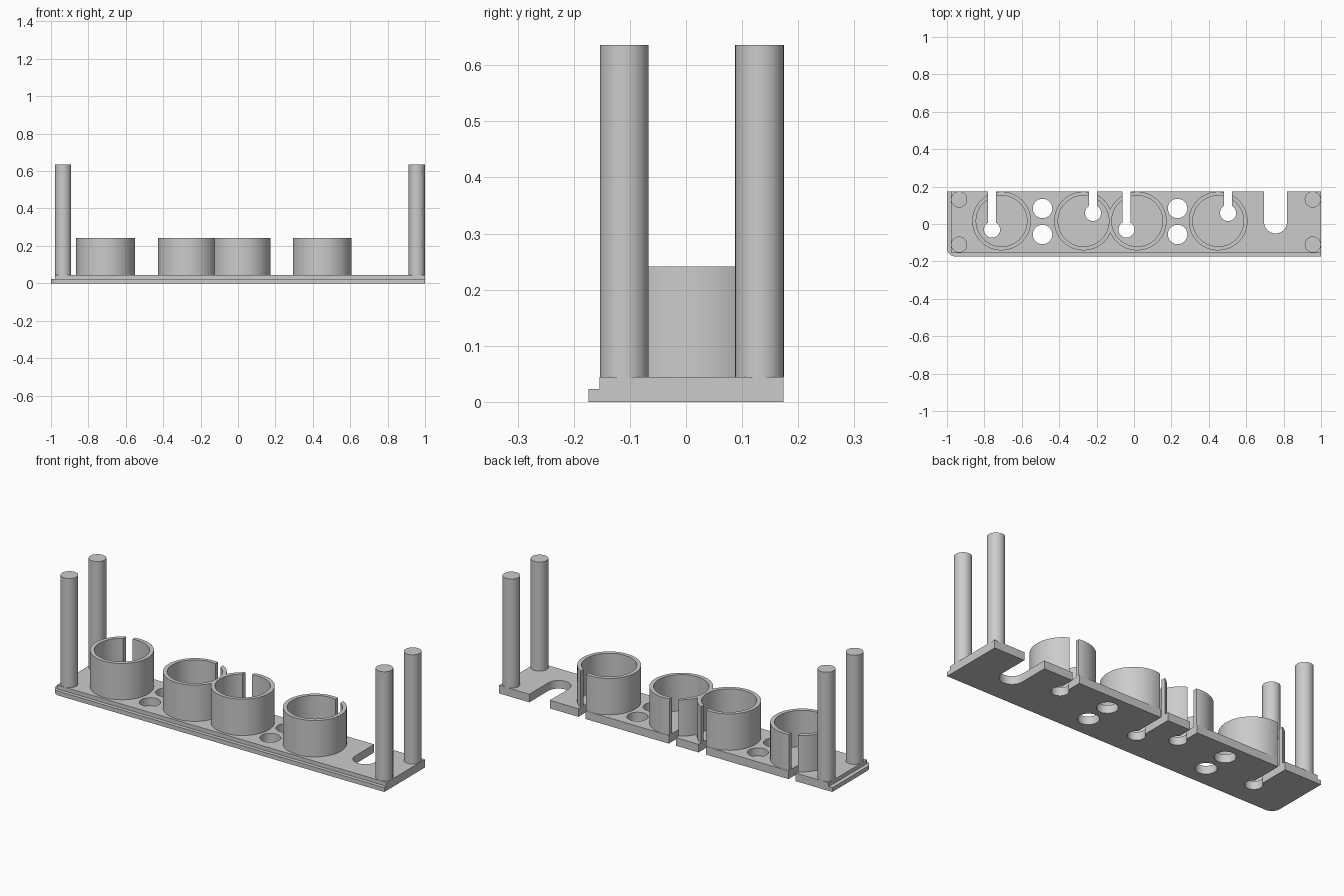
import bpy, bmesh
from math import acos, cos, sin, pi, radians

cube = bpy.data.objects.get("Cube")
if cube:
    bpy.data.objects.remove(cube, do_unlink=True)

grey = bpy.data.materials.new("plain_grey")
grey.use_nodes = True
grey.diffuse_color = (0.6, 0.6, 0.6, 1)
grey.node_tree.nodes["Principled BSDF"].inputs["Base Color"].default_value = (0.6, 0.6, 0.6, 1)

LIP, TOP, CUP_TOP, POST_TOP = 0.023, 0.044, 0.241, 0.636
BACK = 0.174


def arc(x, y, r, start, end, n):
    return [(x + r * cos(start + (end - start) * i / n),
             y + r * sin(start + (end - start) * i / n)) for i in range(n + 1)]


def prism(name, outline, z0, z1):
    bm = bmesh.new()
    face = bm.faces.new([bm.verts.new((x, y, z0)) for x, y in outline])
    side = bmesh.ops.extrude_face_region(bm, geom=[face])
    verts = [v for v in side["geom"] if isinstance(v, bmesh.types.BMVert)]
    bmesh.ops.translate(bm, verts=verts, vec=(0, 0, z1 - z0))
    bmesh.ops.recalc_face_normals(bm, faces=bm.faces)
    mesh = bpy.data.meshes.new(name)
    bm.to_mesh(mesh)
    bm.free()
    mesh.materials.append(grey)
    ob = bpy.data.objects.new(name, mesh)
    bpy.context.collection.objects.link(ob)
    return ob


def cylinder(name, x, y, r, z0, z1, n=64):
    return prism(name, arc(x, y, r, 0, 2 * pi, n)[:-1], z0, z1)


def keyhole(name, x, y, r, half_width):
    # Round hole with a slot that runs out through the back edge
    a = acos(half_width / r)
    outline = arc(x, y, r, a, -pi - a, 48)
    outline += [(x - half_width, 0.3), (x + half_width, 0.3)]
    return prism(name, outline, -0.1, 0.5)


def select(ob):
    bpy.ops.object.select_all(action='DESELECT')
    ob.select_set(True)
    bpy.context.view_layer.objects.active = ob


def boolean(ob, tools, operation):
    select(ob)
    for tool in tools:
        mod = ob.modifiers.new("boolean", 'BOOLEAN')
        mod.operation, mod.solver, mod.object = operation, 'EXACT', tool
        bpy.ops.object.modifier_apply(modifier=mod.name)


def discard(tools):
    for tool in tools:
        bpy.data.objects.remove(tool, do_unlink=True)


# Cutters: cable slots, wide slot, round holes, cup bores
slots = [keyhole("slot_cutter", x, y, 0.043, 0.0215)
         for x, y in ((-0.759, -0.03), (-0.219, 0.059), (-0.04, -0.03), (0.503, 0.059))]
wide_slot = keyhole("wide_slot_cutter", 0.757, 0.011, 0.0615, 0.0615)
holes = [cylinder("hole_cutter", x, y, 0.052, -0.1, 0.2)
         for x in (-0.489, 0.233) for y in (-0.056, 0.083)]
CUPS = (-0.708, -0.27, 0.017, 0.45)
CUP_Y = 0.016
bores = [cylinder("bore_cutter", x, CUP_Y, 0.136, 0.03, 0.4, 96) for x in CUPS]

# Base plate with a stepped front and left edge
corner = arc(-0.953, -0.127, 0.047, pi, 1.5 * pi, 12)
base = prism("base_plate", corner + [(1, -BACK), (1, BACK), (-1, BACK)], 0, LIP)
step = prism("plate_step", [(-0.978, -0.154), (1, -0.154), (1, BACK), (-0.978, BACK)], LIP, TOP)
boolean(base, [step], 'UNION')
discard([step])
boolean(base, slots + [wide_slot] + holes, 'DIFFERENCE')

# Slotted cups, the middle two merged
cups = [cylinder("cup", x, CUP_Y, 0.157, TOP, CUP_TOP, 96) for x in CUPS]
boolean(cups[1], [cups[2]], 'UNION')
discard([cups[2]])
cups = [cups[0], cups[1], cups[3]]
for cup, name in zip(cups, ("right_cup", "middle_cups", "left_cup")):
    cup.name = name
    boolean(cup, bores + slots, 'DIFFERENCE')

# Corner posts
posts = [cylinder(f"{depth}_{side}_post", x, y, 0.0433, TOP, POST_TOP, 48)
         for side, x in (("right", -0.935), ("left", 0.956))
         for depth, y in (("front", -0.11), ("back", 0.131))]

discard(slots + [wide_slot] + holes + bores)
for ob in [base] + cups + posts:
    select(ob)
    bpy.ops.object.shade_smooth_by_angle(angle=radians(30))
